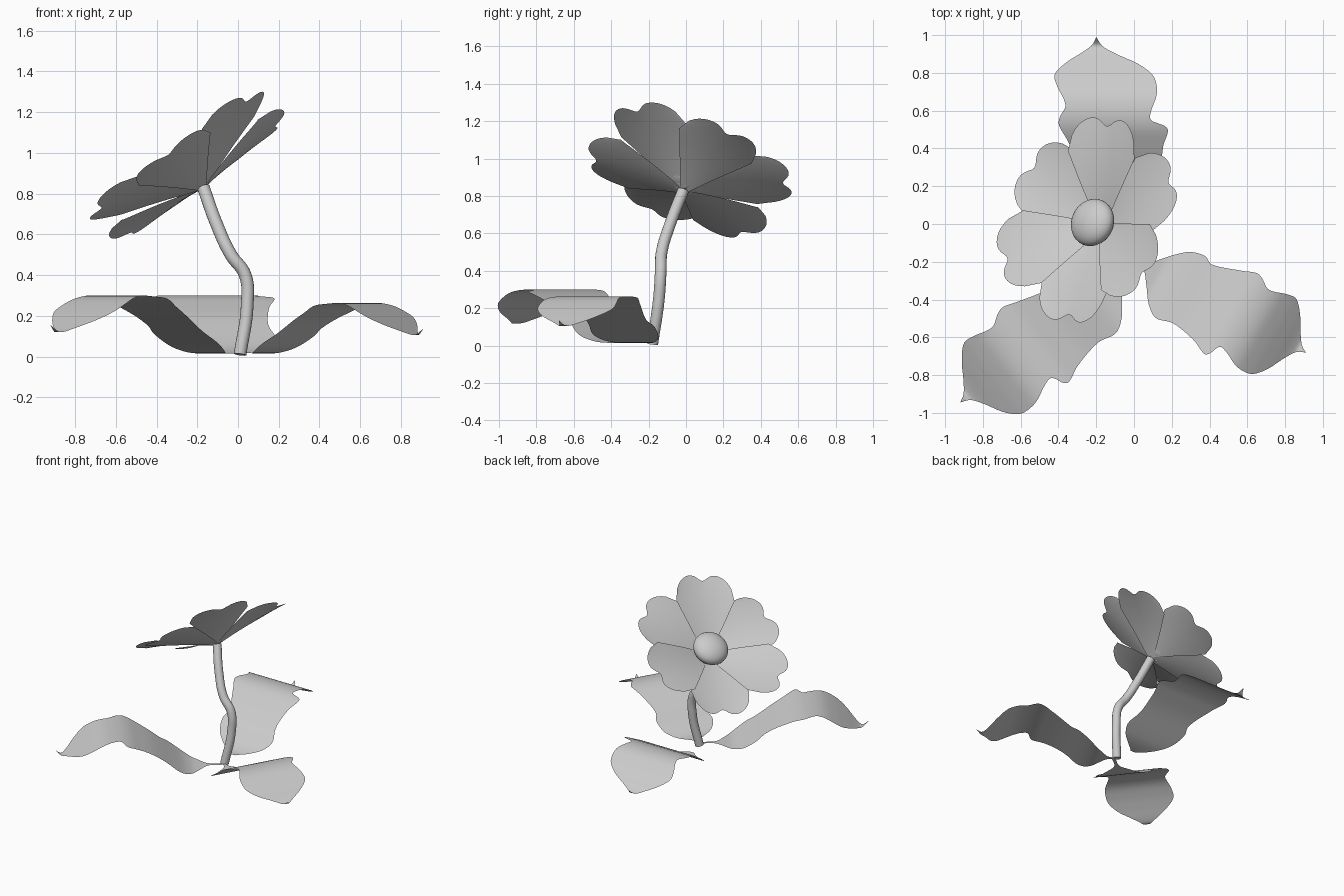
import bpy, math
from mathutils import Vector, Matrix

if "Cube" in bpy.data.objects:
    bpy.data.objects.remove(bpy.data.objects["Cube"])


def interp(table, t):
    """Smooth spline lookup through (t, value) pairs."""
    n = len(table)
    for i in range(n - 1):
        (t0, a), (t1, b) = table[i], table[i + 1]
        if t <= t1 or i == n - 2:
            h = t1 - t0
            k = (t - t0) / h
            p, q = table[max(i - 1, 0)], table[min(i + 2, n - 1)]
            m0 = (b - p[1]) / (t1 - p[0]) * h
            m1 = (q[1] - a) / (q[0] - t0) * h
            return ((2*k**3 - 3*k*k + 1) * a + (k**3 - 2*k*k + k) * m0
                    + (3*k*k - 2*k**3) * b + (k**3 - k*k) * m1)


def sheet(name, func, nu, nv, matrix=Matrix()):
    """Smooth grid surface from func(u, v), u in 0..1 and v in -1..1."""
    verts = [func(i / nu, 2 * j / nv - 1) for i in range(nu + 1) for j in range(nv + 1)]
    w = nv + 1
    faces = [(i*w + j, (i+1)*w + j, (i+1)*w + j + 1, i*w + j + 1)
             for i in range(nu) for j in range(nv)]
    me = bpy.data.meshes.new(name)
    me.from_pydata(verts, [], faces)
    me.polygons.foreach_set("use_smooth", [True] * len(me.polygons))
    ob = bpy.data.objects.new(name, me)
    ob.matrix_world = matrix
    bpy.context.collection.objects.link(ob)
    return ob


# Leaves: lobed outline on each side and an arched height profile
RIGHT = [(-.1, .012), (0, .02), (.06, .09), (.12, .168), (.19, .213), (.275, .196),
         (.335, .2), (.44, .225), (.52, .26), (.545, .245), (.57, .19), (.62, .197),
         (.70, .235), (.76, .243), (.81, .23), (.865, .17), (.91, .085), (.95, .025), (1, 0)]
LEFT = [(-.1, .012), (0, .02), (.06, .08), (.115, .135), (.175, .18), (.257, .197),
        (.31, .175), (.47, .22), (.55, .247), (.59, .235), (.65, .2), (.757, .225),
        (.81, .224), (.87, .16), (.92, .08), (.96, .025), (1, 0)]
ARCH = [(-.1, .015), (0, .015), (.06, .02), (.14, .055), (.34, .19), (.45, .25), (.54, .29),
        (.62, .30), (.70, .285), (.78, .24), (.85, .19), (.93, .13), (.96, .12), (1, .155)]


def leaf(name, start, tip, across, height, first, flat):
    start, tip, across = Vector(start), Vector(tip), Vector(across)

    def point(u, v):
        t = first + (1 - first) * u
        half = interp(LEFT if v > 0 else RIGHT, t) * v
        p = start + (tip - start) * t + across * half
        bend = max(-.1, t - flat * max(0, 1 - t / .5))
        return (p.x, p.y, .015 + (interp(ARCH, bend) - .015) * height)
    sheet(name, point, 90, 8)


leaf("leaf_back", (-.02, -.04), (-.2, .99), (-1.13, 0), 1.0, 0, 0)
leaf("leaf_left", (-.07, -.275), (-.92, -.945), (-.64, .82), 1.0, -.1, .06)
leaf("leaf_right", (.06, -.225), (.91, -.68), (.5, .87), .87, -.06, .05)

# Stem
cu = bpy.data.curves.new("stem", "CURVE")
cu.dimensions = "3D"
cu.bevel_depth = .031
cu.bevel_resolution = 6
cu.use_fill_caps = True
path = [(.01, -.18, .01), (.045, -.145, .25), (.035, -.135, .4), (-.035, -.13, .5),
        (-.105, -.085, .65), (-.17, -.015, .83)]
sp = cu.splines.new("BEZIER")
sp.bezier_points.add(len(path) - 1)
for bp, co in zip(sp.bezier_points, path):
    bp.co = co
    bp.handle_left_type = bp.handle_right_type = "AUTO"
bpy.context.collection.objects.link(bpy.data.objects.new("stem", cu))

# Flower head frame, tilted back and to the left
AXIS = Vector((-.56, .26, .8))
HEAD = Matrix.Translation((-.17, -.015, .825)) @ \
    Vector((0, 0, 1)).rotation_difference(AXIS).to_matrix().to_4x4()


def petal(name, degrees, rise):
    """Heart-shaped cupped petal with rounded lobes and a shallow notch."""
    def point(s, a):
        side = max(0, (abs(a) - .35) / .65)
        end = 1 - .07 * math.exp(-(a / .2) ** 2) - .36 * (1 - math.sqrt(1 - side * side))
        r = .55 * s * (1 + s * s * (end - 1))
        y = a * (.02 + .2 * math.sin(s * math.pi / 2))
        z = rise * r - .25 * r * r + .03 * s * (a * a - .4)
        return (r, y, z)
    sheet(name, point, 16, 28, HEAD @ Matrix.Rotation(math.radians(degrees), 4, "Z"))


# Two rings of three petals
for i in range(3):
    petal(f"front_petal_{i + 1}", 80 + 120 * i, .46)
    petal(f"back_petal_{i + 1}", 20 + 120 * i, .36)

# Domed flower centre
bpy.ops.mesh.primitive_uv_sphere_add(segments=32, ring_count=16, radius=1)
dome = bpy.context.object
dome.name = "flower_centre"
dome.matrix_world = HEAD @ Matrix.Translation((0, 0, .09)) @ Matrix.Diagonal((.128, .128, .075, 1))
bpy.ops.object.shade_smooth()
